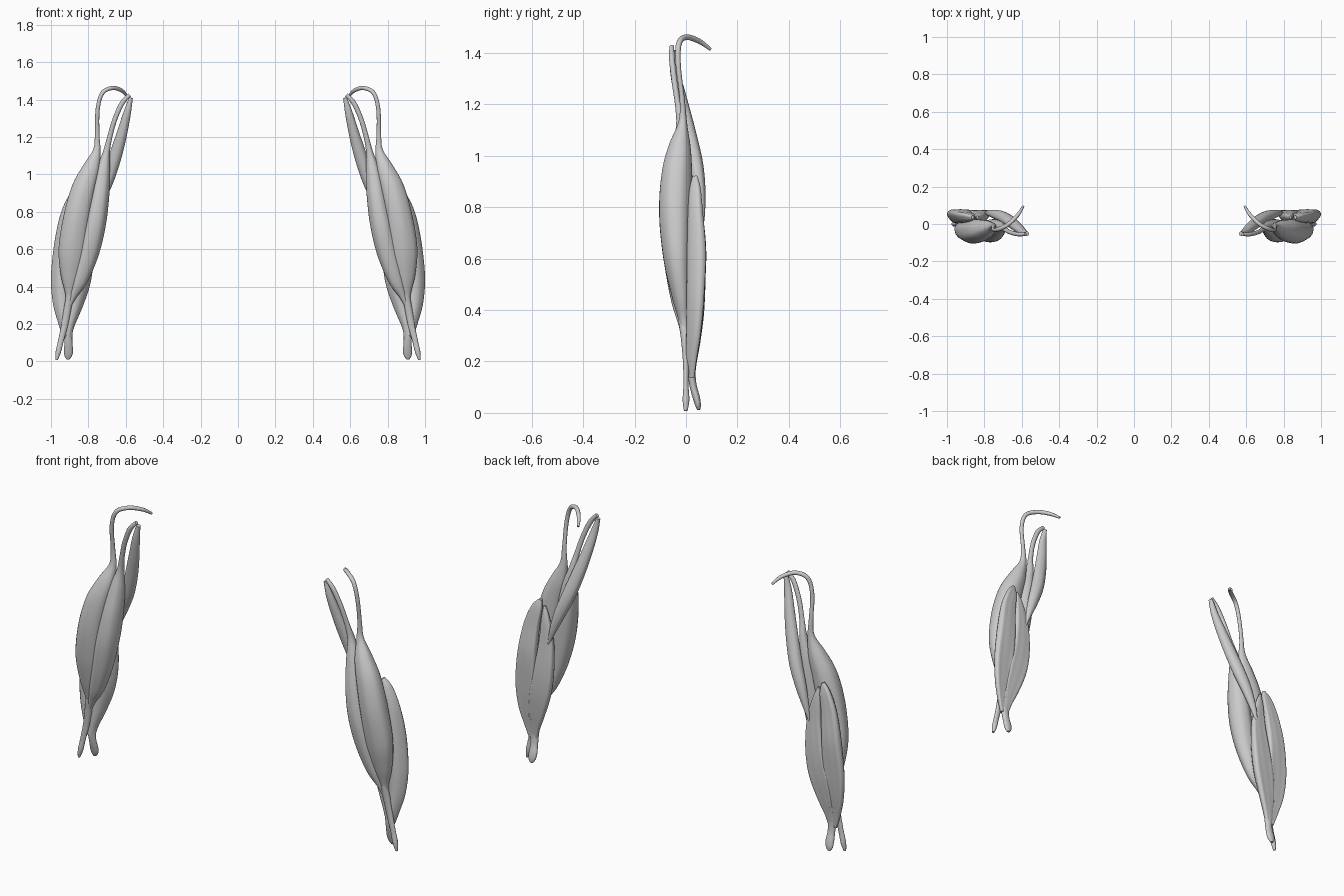
import bpy, bmesh, math
from mathutils import Vector


def catmull(rows, steps):
    """Smoothly resample rows of (x, y, z, half width, half depth)."""
    out = []
    n = len(rows)
    for i in range(n - 1):
        p = [rows[max(0, min(n - 1, i + k))] for k in (-1, 0, 1, 2)]
        for s in range(steps):
            t = s / steps
            out.append([0.5 * (2 * b + (c - a) * t + (2 * a - 5 * b + 4 * c - d) * t * t
                               + (3 * b - a - 3 * c + d) * t ** 3)
                        for a, b, c, d in zip(*p)])
    out.append(list(rows[-1]))
    return out


def muscle(name, rows, bend=0.0, groove=0.0, sides=28, steps=8):
    """Loft elliptical rings along a path; bend curls the edges backwards."""
    pts = catmull(rows, steps)
    pos = [Vector(p[:3]) for p in pts]
    bm = bmesh.new()
    rings = []
    for i, p in enumerate(pts):
        tan = (pos[min(i + 1, len(pos) - 1)] - pos[max(i - 1, 0)]).normalized()
        side = Vector((0, -1, 0)).cross(tan).normalized()
        depth = tan.cross(side).normalized()
        if depth.y < 0:
            depth = -depth
        ring = []
        for k in range(sides):
            a = 2 * math.pi * k / sides
            g = 1 + groove * math.cos(7 * a + 0.05 * i)
            u, v = math.cos(a) * g, math.sin(a) * g
            ring.append(bm.verts.new(pos[i] + side * (u * max(p[3], .003))
                        + depth * (v * max(p[4], .003) + bend * p[3] * (u * u - 0.5))))
        rings.append(ring)
    for r0, r1 in zip(rings, rings[1:]):
        for k in range(sides):
            j = (k + 1) % sides
            bm.faces.new((r0[k], r0[j], r1[j], r1[k]))
    bm.faces.new(rings[0])
    bm.faces.new(rings[-1])
    bmesh.ops.recalc_face_normals(bm, faces=bm.faces)
    mesh = bpy.data.meshes.new(name)
    bm.to_mesh(mesh)
    bm.free()
    ob = bpy.data.objects.new(name, mesh)
    bpy.context.collection.objects.link(ob)
    # both arms
    mod = ob.modifiers.new("mirror", 'MIRROR')
    mod.use_mirror_merge = False
    bpy.context.view_layer.objects.active = ob
    for o in bpy.context.selected_objects:
        o.select_set(False)
    ob.select_set(True)
    bpy.ops.object.shade_smooth_by_angle(angle=math.radians(50))
    return ob


# outer biceps head with its hooked upper tendon
muscle("biceps_long_head", [
    (.592, .095, 1.415, .006, .006), (.62, .05, 1.447, .010, .010),
    (.67, .0, 1.462, .011, .011), (.725, -.028, 1.435, .011, .011),
    (.75, -.03, 1.35, .011, .010), (.753, -.015, 1.22, .012, .010),
    (.755, -.013, 1.13, .020, .017), (.785, -.025, 1.03, .048, .044),
    (.825, -.036, .92, .066, .060), (.86, -.04, .77, .074, .064),
    (.884, -.032, .60, .076, .055), (.893, -.018, .46, .055, .038),
    (.90, -.008, .36, .024, .020), (.912, -.003, .29, .012, .012)], groove=.015)

# inner biceps head
muscle("biceps_short_head", [
    (.580, -.055, 1.425, .010, .009), (.62, -.055, 1.38, .013, .011),
    (.66, -.045, 1.29, .013, .011), (.688, -.030, 1.19, .014, .012),
    (.705, -.018, 1.11, .020, .022), (.725, -.022, 1.0, .042, .042),
    (.745, -.032, .86, .054, .058), (.770, -.038, .72, .060, .060),
    (.803, -.034, .58, .058, .050), (.845, -.022, .44, .043, .036),
    (.882, -.010, .35, .020, .021), (.905, -.004, .29, .010, .012)], groove=.015)

# shared lower biceps tendon
muscle("biceps_lower_tendon", [
    (.898, -.012, .36, .018, .018), (.910, -.004, .29, .020, .016),
    (.926, .0, .20, .018, .012), (.947, .0, .11, .015, .010),
    (.961, .0, .05, .014, .013), (.970, -.001, .008, .006, .007)], sides=20)

# slim strap from the shoulder to the inner arm
muscle("coracobrachialis", [
    (.572, -.052, 1.41, .010, .012), (.592, -.044, 1.33, .020, .018),
    (.620, -.020, 1.22, .028, .024), (.655, .008, 1.10, .034, .028),
    (.695, .034, .98, .035, .030), (.735, .050, .88, .030, .025),
    (.772, .058, .78, .018, .016), (.797, .060, .70, .005, .005)], groove=.015)

# deep muscle, outer lobe
muscle("brachialis_outer_lobe", [
    (.862, .036, .92, .008, .010), (.880, .040, .87, .030, .022),
    (.908, .044, .77, .044, .030), (.928, .050, .62, .055, .038),
    (.940, .046, .45, .060, .034), (.938, .038, .32, .053, .028),
    (.925, .027, .22, .040, .022), (.913, .022, .14, .026, .014)], bend=.35, groove=.02)

# deep muscle, inner lobe
muscle("brachialis_inner_lobe", [
    (.838, .036, .89, .006, .008), (.828, .040, .82, .024, .020),
    (.818, .044, .70, .042, .028), (.828, .048, .55, .056, .036),
    (.850, .046, .42, .060, .036), (.878, .038, .30, .047, .028),
    (.900, .027, .20, .028, .020), (.910, .022, .13, .018, .014)], bend=.35, groove=.02)

# flared lower tendon of the deep muscle
muscle("brachialis_tendon", [
    (.905, .028, .25, .040, .022), (.909, .022, .17, .026, .016),
    (.907, .027, .11, .021, .014), (.906, .040, .06, .024, .014),
    (.908, .047, .03, .020, .011), (.909, .050, .012, .008, .006)], sides=20)
